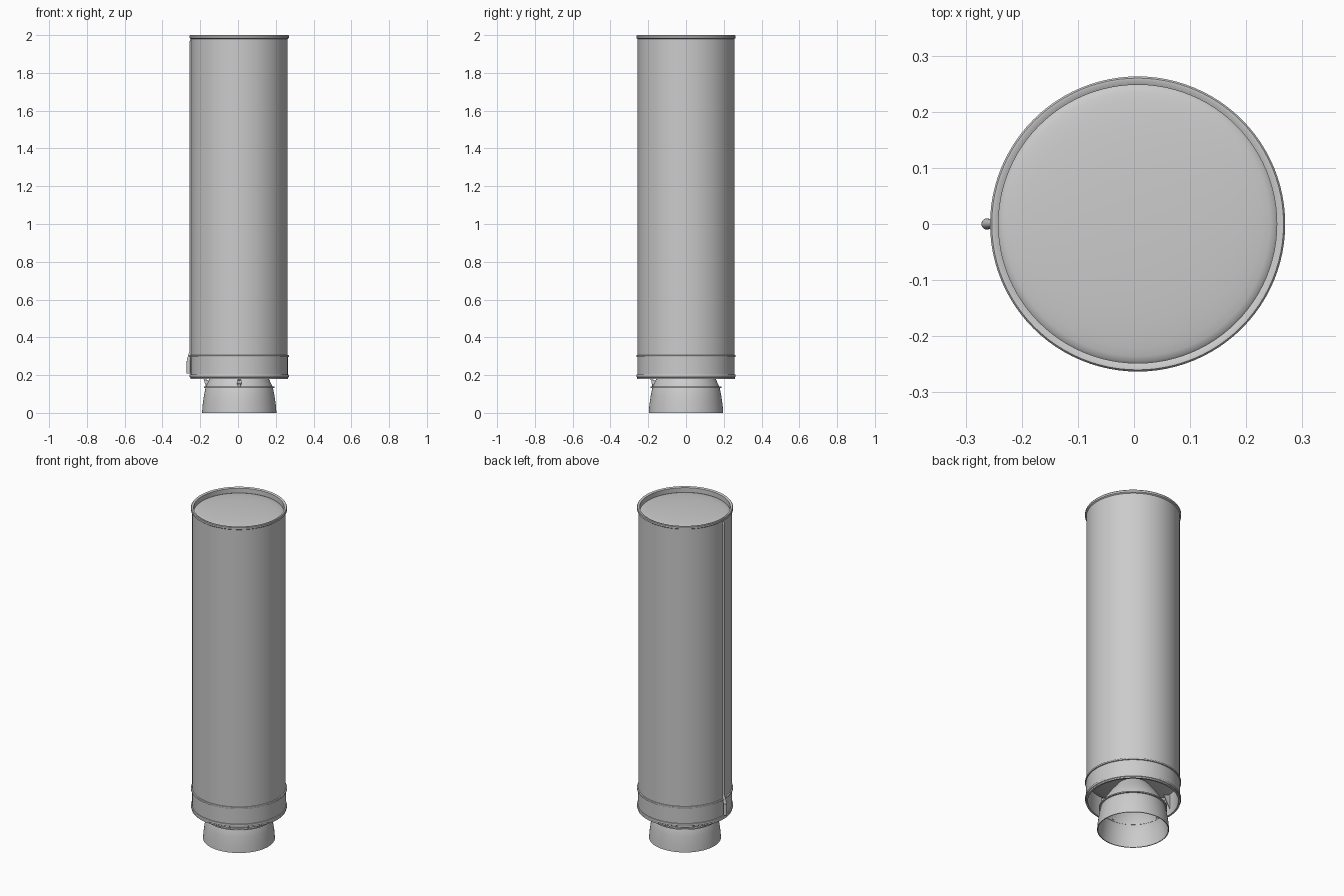
import bpy, bmesh, math
from mathutils import Vector

if "Cube" in bpy.data.objects:
    bpy.data.objects.remove(bpy.data.objects["Cube"])

CX = 0.0065   # tube axis, shifted because the conduit sticks out on -x
SEG = 96


def finish(name, bm, angle=35):
    bmesh.ops.recalc_face_normals(bm, faces=bm.faces)
    me = bpy.data.meshes.new(name)
    bm.to_mesh(me)
    bm.free()
    ob = bpy.data.objects.new(name, me)
    bpy.context.collection.objects.link(ob)
    bpy.ops.object.select_all(action='DESELECT')
    ob.select_set(True)
    bpy.context.view_layer.objects.active = ob
    bpy.ops.object.shade_smooth_by_angle(angle=math.radians(angle))
    return ob


def lathe(name, profile, closed=False, seg=SEG):
    """Revolve (radius, z) points about the tube axis."""
    bm = bmesh.new()
    vs = [bm.verts.new((CX + r, 0, z)) for r, z in profile]
    pairs = list(zip(vs, vs[1:])) + ([(vs[-1], vs[0])] if closed else [])
    edges = [bm.edges.new(p) for p in pairs]
    bmesh.ops.spin(bm, geom=vs + edges, cent=(CX, 0, 0), axis=(0, 0, 1),
                   angle=2 * math.pi, steps=seg, use_duplicate=False)
    bmesh.ops.remove_doubles(bm, verts=bm.verts, dist=1e-5)
    return finish(name, bm)


def rod(name, a, b, radius, r2=None, seg=16):
    a, b = Vector(a), Vector(b)
    bm = bmesh.new()
    bmesh.ops.create_cone(bm, cap_ends=True, segments=seg, radius1=radius,
                          radius2=radius if r2 is None else r2, depth=(b - a).length)
    bm.transform(Vector((0, 0, 1)).rotation_difference(b - a).to_matrix().to_4x4())
    bmesh.ops.translate(bm, verts=bm.verts, vec=(a + b) / 2)
    return finish(name, bm)


def dome(r, z_edge, z_mid, n=10):
    return [(r * math.cos(t), z_edge + (z_mid - z_edge) * math.sin(t))
            for t in (math.pi / 2 * i / n for i in range(n + 1))]


# Main casing: bulged top rim, recessed inner lip, stepped skirt, open bottom
lathe("casing", [
    (0.248, 1.965), (0.248, 1.996), (0.256, 2.0), (0.260, 2.0), (0.263, 1.996),
    (0.263, 1.985), (0.256, 1.980), (0.256, 0.306), (0.262, 0.305), (0.263, 0.303),
    (0.263, 0.298), (0.262, 0.296), (0.257, 0.295), (0.257, 0.203), (0.262, 0.202),
    (0.263, 0.199), (0.263, 0.193), (0.262, 0.190), (0.259, 0.188), (0.259, 0.180),
    (0.248, 0.180), (0.248, 0.310)])

# Domed closures at both ends
lathe("top_dome", dome(0.248, 1.966, 1.986))
lathe("bottom_dome", dome(0.248, 0.310, 0.270))

# Bell nozzle with a thin wall, narrowing to the throat
outer = [(0.197, 0.0), (0.194, 0.04), (0.187, 0.09), (0.178, 0.135),
         (0.157, 0.180), (0.128, 0.225), (0.095, 0.265), (0.075, 0.295)]
inner = [(r - 0.005, z) for r, z in reversed(outer)]
lathe("nozzle", outer + inner, closed=True)
lathe("nozzle_flange", [(0.172, 0.132), (0.187, 0.132), (0.187, 0.139), (0.172, 0.139)],
      closed=True)
lathe("throat_plug", [(0.074, 0.290), (0.0, 0.290)])

# Two steering actuators, on the left and front of the nozzle
for side, d in (("left", Vector((-1, 0, 0))), ("front", Vector((0, -1, 0)))):
    def at(r, z, s=0.0):
        return Vector((CX, 0, z)) + d * r + d.cross(Vector((0, 0, 1))) * s
    rod(side + "_actuator_pivot", at(0.172, 0.163, -0.013), at(0.172, 0.163, 0.013), 0.012)
    rod(side + "_actuator_lug", at(0.172, 0.139), at(0.172, 0.165), 0.007)
    rod(side + "_actuator_piston", at(0.172, 0.163), at(0.205, 0.215), 0.006)
    rod(side + "_actuator_barrel", at(0.200, 0.207), at(0.240, 0.270), 0.011)
    # triangular mounting plates on the inside of the skirt
    for s in (-0.018, 0.018):
        bm = bmesh.new()
        tri = [at(0.249, 0.205, s), at(0.249, 0.300, s), at(0.200, 0.290, s)]
        f = bm.faces.new([bm.verts.new(p) for p in tri])
        ext = bmesh.ops.extrude_face_region(bm, geom=[f])
        bmesh.ops.translate(bm, vec=d.cross(Vector((0, 0, 1))) * 0.004,
                            verts=[v for v in ext["geom"] if isinstance(v, bmesh.types.BMVert)])
        finish(side + "_actuator_plate", bm)

# Cable conduit down the left side, swelling into a fairing over the skirt
XS = CX - 0.255
rod("cable_conduit", (XS, 0, 0.30), (XS, 0, 1.965), 0.008)
rod("conduit_cap", (XS, 0, 1.965), (XS, 0, 1.980), 0.008, 0.003)
FX = CX - 0.2685
rod("conduit_fairing", (FX, 0, 0.208), (FX, 0, 0.275), 0.010)
rod("fairing_top", (FX, 0, 0.275), (XS, 0, 0.335), 0.010, 0.006)
